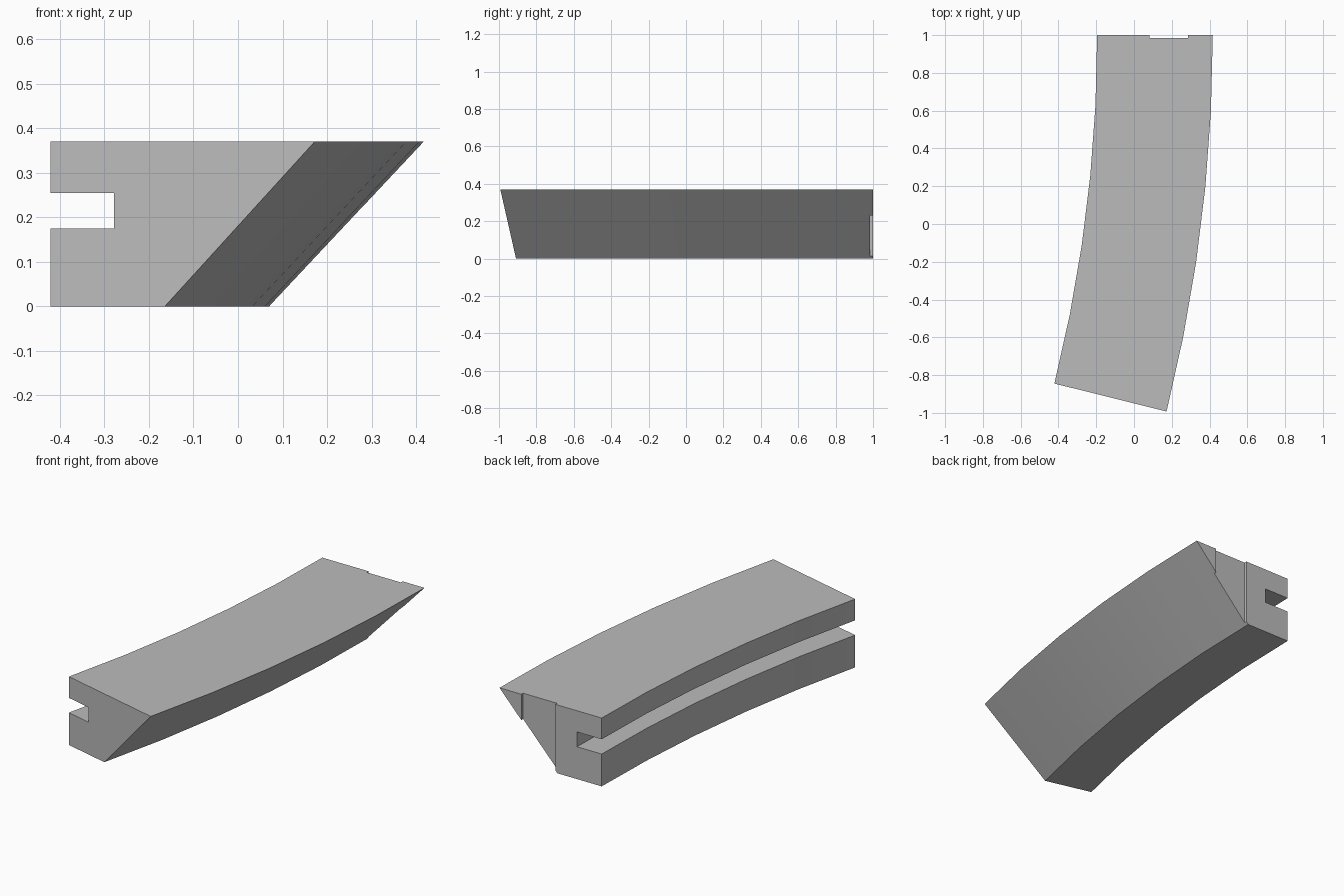
import bpy
import bmesh
from math import radians
from mathutils import Matrix, Vector

cube = bpy.data.objects.get("Cube")
if cube:
    bpy.data.objects.remove(cube, do_unlink=True)

# Material
grey = bpy.data.materials.new("plain grey")
grey.use_nodes = True
colour = (0.5, 0.5, 0.5, 1)
grey.diffuse_color = colour
grey.node_tree.nodes["Principled BSDF"].inputs["Base Color"].default_value = colour

# Arc dimensions
CENTRE = Vector((-7.82, 1, 0))
SWEEP = radians(14)
STEPS = 5
INNER, FOOT, OUTER = 7.625, 7.89, 8.237
GROOVE = 7.773
HEIGHT = 0.37


def make_object(name, bm):
    bmesh.ops.recalc_face_normals(bm, faces=bm.faces)
    mesh = bpy.data.meshes.new(name)
    bm.to_mesh(mesh)
    bm.free()
    obj = bpy.data.objects.new(name, mesh)
    bpy.context.collection.objects.link(obj)
    mesh.materials.append(grey)
    return obj


# Curved rail: slanted, grooved cross-section swept around the arc
profile = [(INNER, 0), (FOOT, 0), (OUTER, HEIGHT), (INNER, HEIGHT),
           (INNER, 0.255), (GROOVE, 0.255), (GROOVE, 0.175), (INNER, 0.175)]
bm = bmesh.new()
rings = []
for step in range(STEPS + 1):
    turn = Matrix.Rotation(-SWEEP * step / STEPS, 3, "Z")
    rings.append([bm.verts.new(CENTRE + turn @ Vector((r, 0, z))) for r, z in profile])
for a, b in zip(rings, rings[1:]):
    for i in range(len(profile)):
        j = (i + 1) % len(profile)
        bm.faces.new((a[i], a[j], b[j], b[i]))
bm.faces.new(rings[0])
bm.faces.new(rings[-1])
rail = make_object("curved_rail", bm)

# Shallow upright recess across the back end
bm = bmesh.new()
bmesh.ops.create_cube(bm, size=1)
bmesh.ops.scale(bm, vec=(0.204, 0.1, 1), verts=bm.verts)
bmesh.ops.translate(bm, vec=(0.184, 1.035, 0.2), verts=bm.verts)
cutter = make_object("recess_cutter", bm)
cutter.hide_render = True

cut = rail.modifiers.new("recess", "BOOLEAN")
cut.operation = "DIFFERENCE"
cut.solver = "EXACT"
cut.object = cutter
bpy.ops.object.select_all(action="DESELECT")
rail.select_set(True)
bpy.context.view_layer.objects.active = rail
bpy.ops.object.modifier_apply(modifier=cut.name)
bpy.data.objects.remove(cutter, do_unlink=True)

# Smooth along the curve, crisp at the corners
bpy.ops.object.shade_smooth_by_angle(angle=radians(20))
